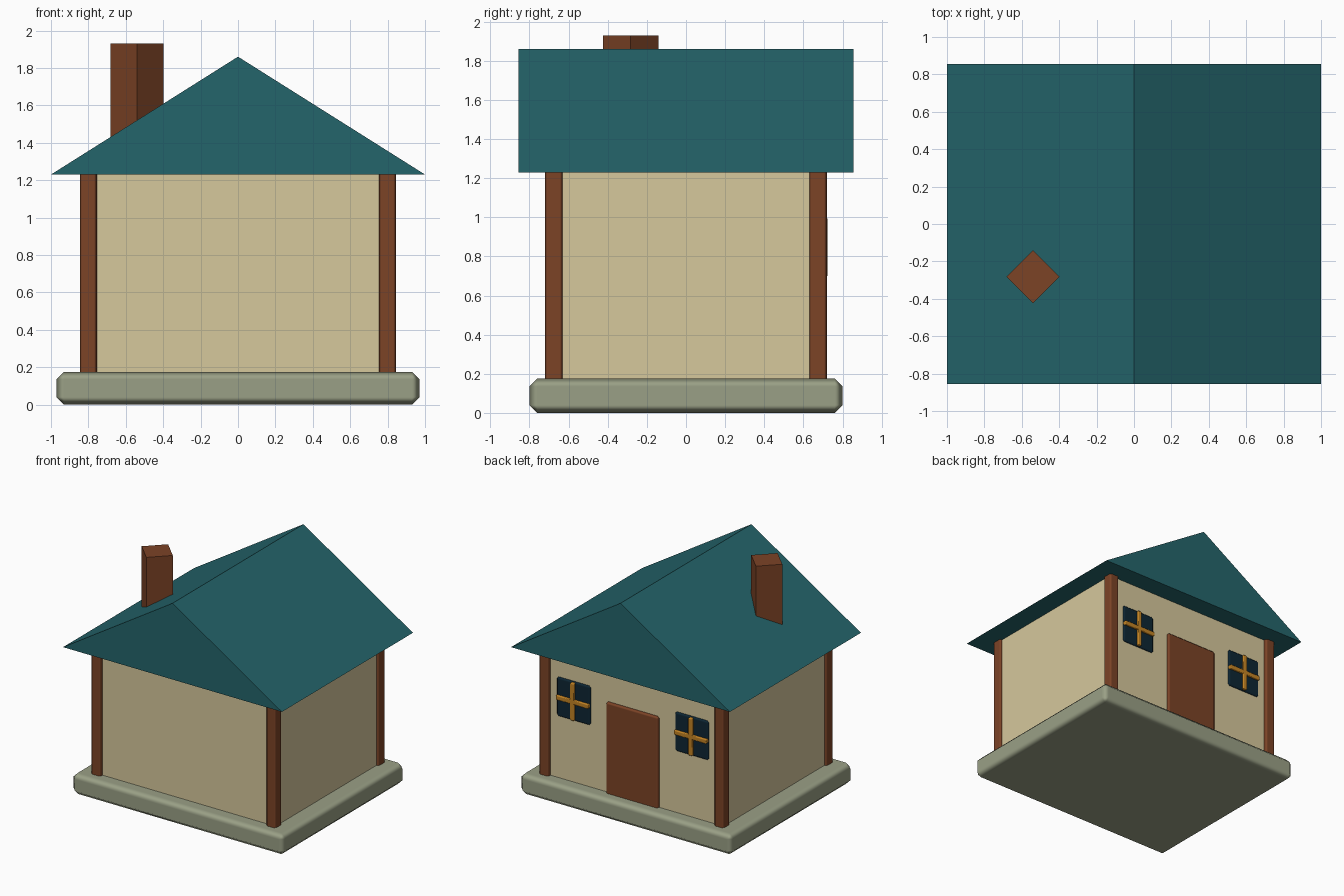
import bpy, bmesh, math
from mathutils import Matrix

if "Cube" in bpy.data.objects:
    bpy.data.objects.remove(bpy.data.objects["Cube"])


def srgb(r, g, b):
    f = lambda c: c / 12.92 if c <= 0.04045 else ((c + 0.055) / 1.055) ** 2.4
    return tuple(f(c / 255) for c in (r, g, b)) + (1.0,)


def material(name, rgb):
    m = bpy.data.materials.new(name)
    m.diffuse_color = srgb(*rgb)
    m.use_nodes = True
    m.node_tree.nodes["Principled BSDF"].inputs["Base Color"].default_value = m.diffuse_color
    return m


STONE = material("grey green stone", (154, 160, 134))
PLASTER = material("cream plaster", (214, 200, 156))
WOOD = material("brown wood", (124, 67, 38))
ROOF = material("teal roof", (36, 101, 107))
GLASS = material("dark blue glass", (13, 38, 52))
GOLD = material("golden window bars", (196, 132, 36))


def finish(name, bm, mat, smooth=False):
    bmesh.ops.recalc_face_normals(bm, faces=bm.faces)
    me = bpy.data.meshes.new(name)
    bm.to_mesh(me)
    bm.free()
    me.materials.append(mat)
    for p in me.polygons:
        p.use_smooth = smooth
    ob = bpy.data.objects.new(name, me)
    bpy.context.collection.objects.link(ob)
    return ob


def box(name, lo, hi, mat, bevel=0.0, segments=1):
    """Box between two corners, with optional softened edges."""
    bm = bmesh.new()
    size = [b - a for a, b in zip(lo, hi)]
    mid = [(a + b) / 2 for a, b in zip(lo, hi)]
    bmesh.ops.create_cube(bm, size=1, matrix=Matrix.Translation(mid) @ Matrix.Diagonal((*size, 1)))
    ob = finish(name, bm, mat, bevel > 0)
    if bevel:
        mod = ob.modifiers.new("soft edges", "BEVEL")
        mod.width, mod.segments = bevel, segments
        mod.harden_normals = True
    return ob


# Foundation and walls
box("foundation", (-0.97, -0.80, 0), (0.97, 0.80, 0.175), STONE, 0.04)
box("walls", (-0.825, -0.69, 0.12), (0.825, 0.69, 1.25), PLASTER)

# Corner posts
for sx, side in ((-1, "left"), (1, "right")):
    for sy, end in ((-1, "front"), (1, "back")):
        x, y = sx * 0.80, sy * 0.675
        box(f"{end}_{side}_post", (x - 0.045, y - 0.045, 0.14),
            (x + 0.045, y + 0.045, 1.245), WOOD, 0.015)

# Solid gable roof: triangle profile extruded along y
bm = bmesh.new()
tri = bm.faces.new([bm.verts.new((x, -0.855, z)) for x, z in ((-1, 1.23), (1, 1.23), (0, 1.86))])
new = bmesh.ops.extrude_face_region(bm, geom=[tri])["geom"]
bmesh.ops.translate(bm, vec=(0, 1.71, 0), verts=[v for v in new if isinstance(v, bmesh.types.BMVert)])
finish("roof", bm, ROOF)

# Chimney: four sided column standing on its diagonal
bm = bmesh.new()
bmesh.ops.create_cone(bm, cap_ends=True, segments=4, radius1=0.142, radius2=0.142, depth=0.63,
                      matrix=Matrix.Translation((-0.54, -0.283, 1.93 - 0.315)))
finish("chimney", bm, WOOD)

# Door on the back wall
box("door", (-0.24, 0.66, 0.15), (0.24, 0.712, 0.925), WOOD, 0.015)

# Windows with crossing bars on the back wall
for x, side in ((-0.54, "left"), (0.54, "right")):
    z = 0.847
    box(f"{side}_window_glass", (x - 0.157, 0.66, z - 0.165), (x + 0.157, 0.705, z + 0.165), GLASS, 0.018)
    box(f"{side}_window_upright_bar", (x - 0.02, 0.68, z - 0.155), (x + 0.02, 0.722, z + 0.155), GOLD, 0.008)
    box(f"{side}_window_cross_bar", (x - 0.15, 0.68, z - 0.02), (x + 0.15, 0.722, z + 0.02), GOLD, 0.008)
